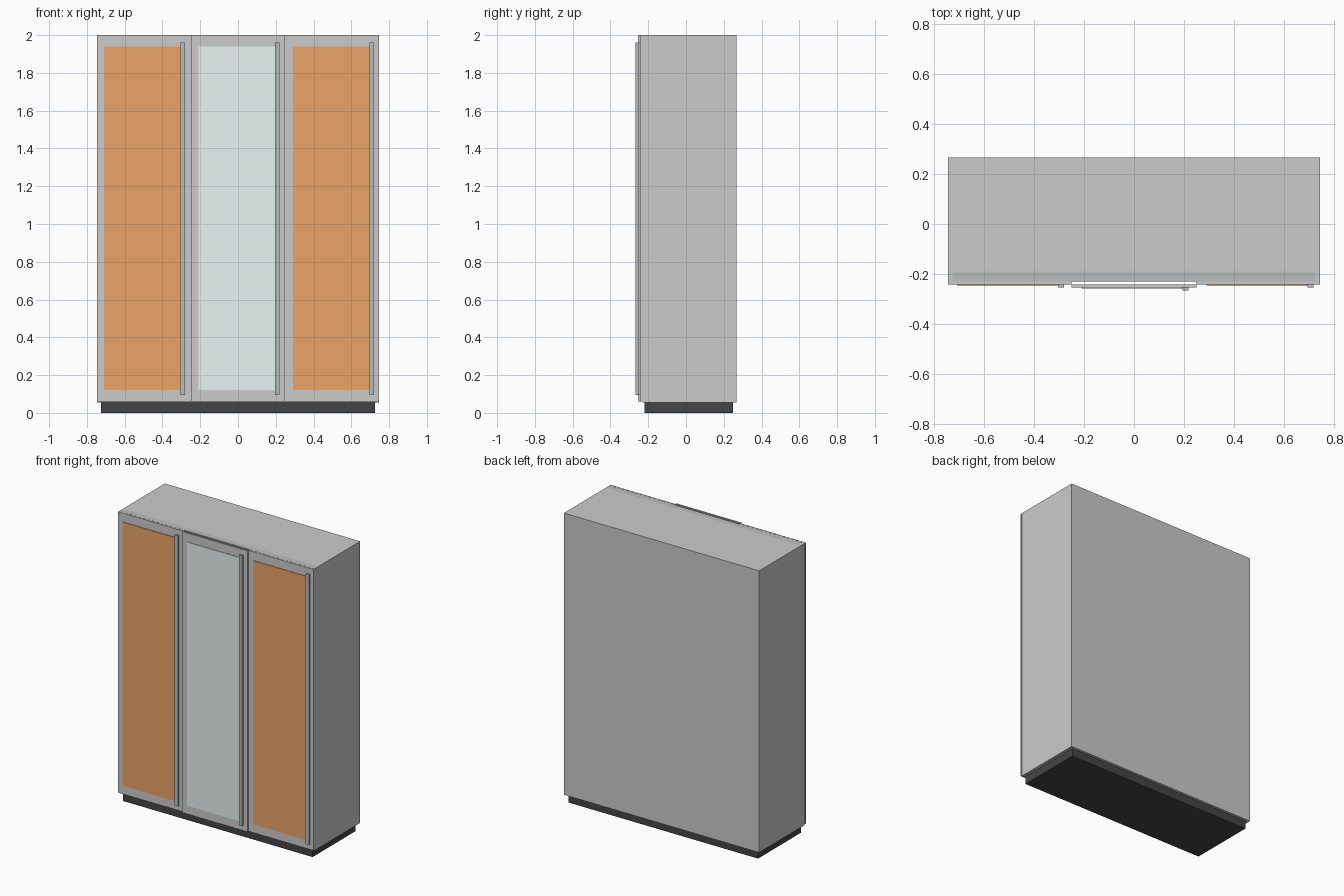
import bpy
import bmesh
from mathutils import Vector

if "Cube" in bpy.data.objects:
    bpy.data.objects.remove(bpy.data.objects["Cube"])


def material(name, rgb):
    m = bpy.data.materials.new(name)
    m.diffuse_color = (*rgb, 1)
    m.use_nodes = True
    m.node_tree.nodes["Principled BSDF"].inputs["Base Color"].default_value = m.diffuse_color
    return m


wood = material("orange_wood", (0.83, 0.37, 0.14))
glass = material("pale_glass", (0.82, 0.90, 0.90))
dark = material("dark_plinth", (0.06, 0.06, 0.065))
steel = material("steel", (0.5, 0.52, 0.53))


def box(name, x0, x1, y0, y1, z0, z1, mat=None):
    bm = bmesh.new()
    bmesh.ops.create_cube(bm, size=1)
    size = Vector((x1 - x0, y1 - y0, z1 - z0))
    mid = Vector((x0 + x1, y0 + y1, z0 + z1)) / 2
    for v in bm.verts:
        v.co = v.co * size + mid
    me = bpy.data.meshes.new(name)
    bm.to_mesh(me)
    bm.free()
    ob = bpy.data.objects.new(name, me)
    bpy.context.collection.objects.link(ob)
    if mat:
        me.materials.append(mat)
    return ob


W, T = 0.746, 0.018      # half width, board thickness
BOT, TOP = 0.055, 2.0
FRONT, BACK = -0.23, 0.267

# Recessed plinth
box("plinth", -0.724, 0.724, -0.22, 0.248, 0, BOT, dark)

# Carcass boards
for side, s in (("left", -1), ("right", 1)):
    xs = sorted((s * W, s * (W - T)))
    box(side + "_side", *xs, FRONT, BACK - 0.01, BOT, TOP)
    xs = sorted((s * (0.25 - T / 2), s * (0.25 + T / 2)))
    box(side + "_divider", *xs, -0.19, BACK - 0.01, BOT + T, TOP - T)
box("top_board", -W + T, W - T, -0.19, BACK - 0.01, TOP - T, TOP)
box("bottom_board", -W + T, W - T, FRONT, BACK - 0.01, BOT, BOT + T)
box("back_panel", -W, W, BACK - 0.01, BACK, BOT, TOP)

# Sliding door rail along the top front
box("top_rail", -W + T, W - T, FRONT, -0.19, TOP - 0.04, TOP, steel)

# Sliding doors: the middle one runs in front of the outer two
doors = (("left", -W, -0.25, -0.243, wood),
         ("middle", -0.25, 0.25, -0.2545, glass),
         ("right", 0.25, W, -0.243, wood))
for name, x0, x1, y, mat in doors:
    c = round((x0 + x1) * 2) / 4
    box(name + "_door", x0, x1, y, y + 0.012, BOT + 0.005, TOP)
    box(name + "_door_panel", c - 0.21, c + 0.2, y - 0.004, y + 0.001,
        0.12, 1.94, mat)
    box(name + "_handle", c + 0.195, c + 0.219, y - 0.012, y + 0.001,
        0.095, 1.962, steel)
